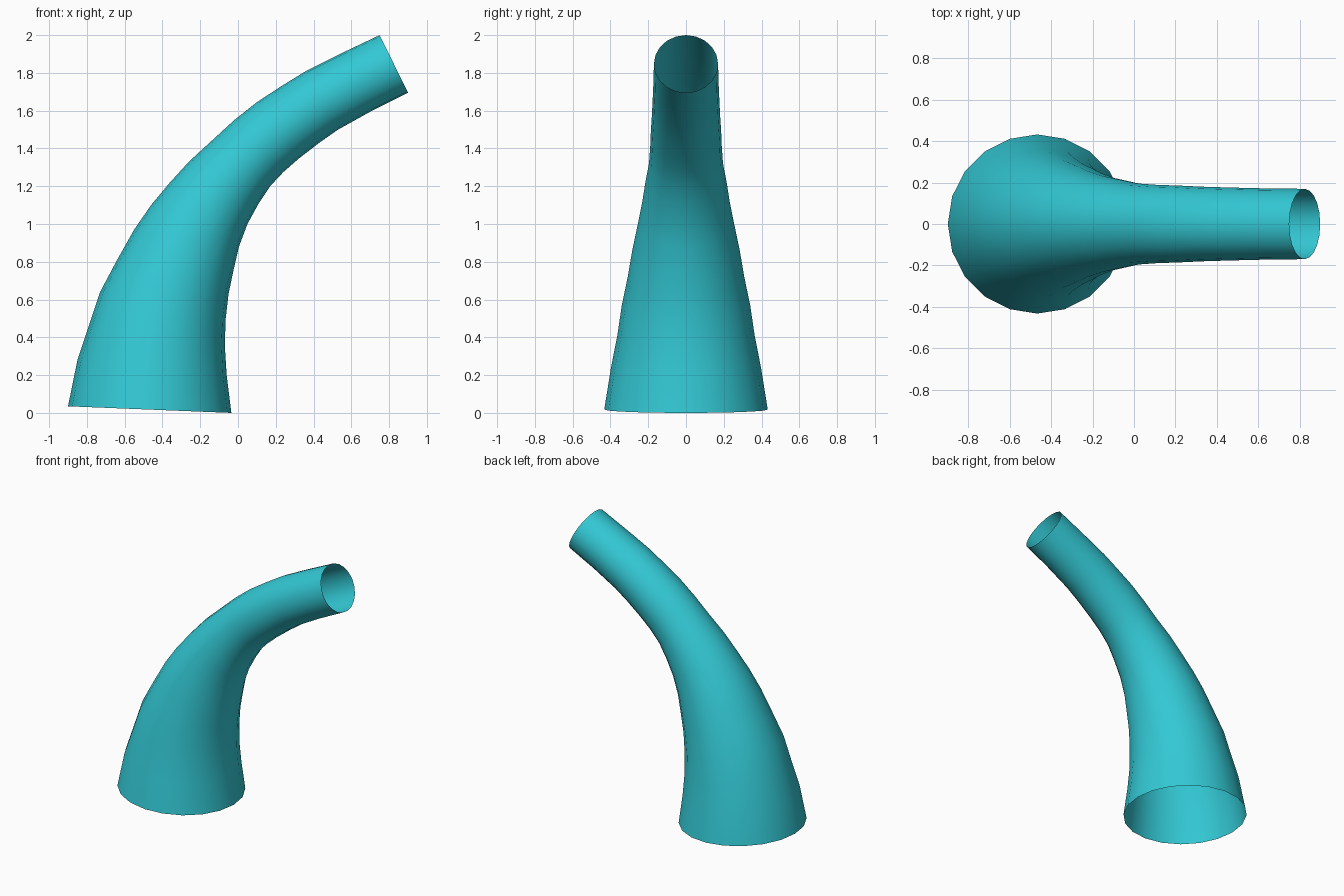
import bpy, bmesh, math
from mathutils import Vector

if "Cube" in bpy.data.objects:
    bpy.data.objects.remove(bpy.data.objects["Cube"])

SIDES = 20

# Each ring of the horn: outer (back) x, z and inner (belly) x, z
RINGS = [
    (-.90, .035, -.035, .00), (-.85, .28, -.06, .20), (-.79, .46, -.07, .36),
    (-.73, .64, -.065, .50), (-.64, .81, -.05, .63), (-.55, .97, -.025, .75),
    (-.46, 1.10, .005, .88), (-.36, 1.22, .05, 1.00), (-.26, 1.33, .11, 1.11),
    (-.14, 1.44, .17, 1.20), (-.02, 1.55, .24, 1.275), (.10, 1.645, .32, 1.345),
    (.23, 1.73, .43, 1.43), (.36, 1.81, .53, 1.50), (.55, 1.905, .71, 1.60),
    (.75, 2.00, .90, 1.695),
]

teal = bpy.data.materials.new("teal")
teal.diffuse_color = (0.033, 0.58, 0.66, 1)
teal.use_nodes = True
teal.node_tree.nodes["Principled BSDF"].inputs["Base Color"].default_value = teal.diffuse_color

# Curved tapering tube, open at both ends
bm = bmesh.new()
rows = []
for xo, zo, xi, zi in RINGS:
    outer, inner = Vector((xo, 0, zo)), Vector((xi, 0, zi))
    centre, arm = (outer + inner) / 2, (inner - outer) / 2
    side = Vector((0, arm.length, 0))
    angles = [2 * math.pi * k / SIDES for k in range(SIDES)]
    rows.append([bm.verts.new(centre + arm * math.cos(a) + side * math.sin(a))
                 for a in angles])
for low, high in zip(rows, rows[1:]):
    for k in range(SIDES):
        n = (k + 1) % SIDES
        bm.faces.new((low[k], low[n], high[n], high[k])).smooth = True

mesh = bpy.data.meshes.new("curved_tube")
bm.to_mesh(mesh)
bm.free()
mesh.materials.append(teal)
tube = bpy.data.objects.new("curved_tube", mesh)
bpy.context.collection.objects.link(tube)
